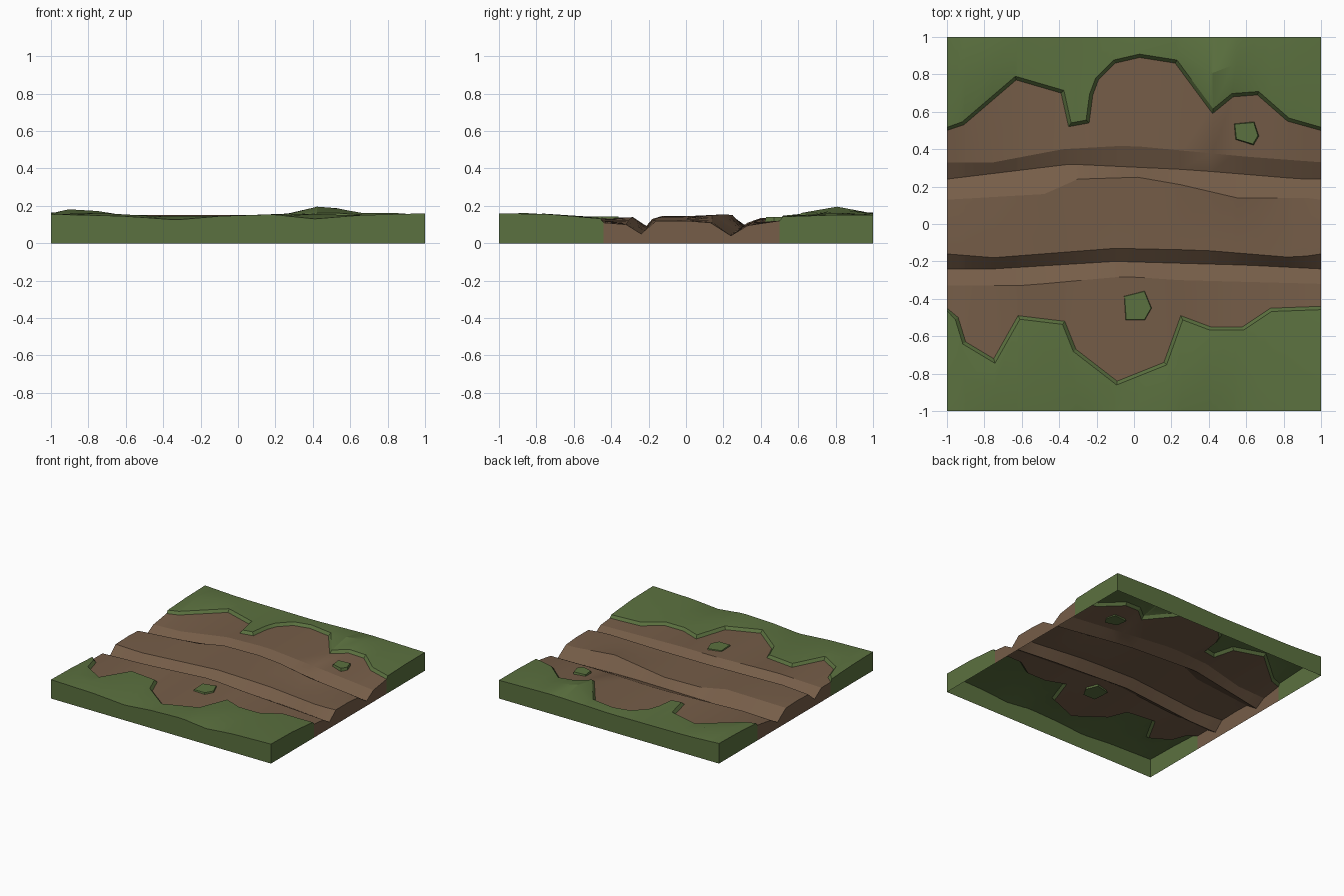
import bpy, bmesh, math
from mathutils import Vector

if "Cube" in bpy.data.objects:
    bpy.data.objects.remove(bpy.data.objects["Cube"])


def material(name, color):
    m = bpy.data.materials.new(name)
    m.diffuse_color = (*color, 1)
    m.use_nodes = True
    m.node_tree.nodes["Principled BSDF"].inputs["Base Color"].default_value = m.diffuse_color
    return m


GRASS = material("grass", (0.105, 0.165, 0.05))
DIRT = material("dirt", (0.18, 0.11, 0.065))

# Feature lines running along x, as (x, y, z) points
north_edge = [(-1, .50, .125), (-.91, .53, .125), (-.63, .77, .13), (-.39, .70, .125),
              (-.35, .52, .13), (-.24, .54, .13), (-.22, .69, .13), (-.19, .77, .13),
              (-.10, .86, .13), (.03, .89, .13), (.22, .86, .13), (.42, .59, .14),
              (.53, .68, .14), (.66, .69, .13), (.82, .55, .125), (1, .50, .12)]
south_edge = [(-1, -.45, .115), (-.94, -.5, .12), (-.90, -.63, .125), (-.75, -.72, .125),
              (-.62, -.49, .12), (-.37, -.52, .12), (-.31, -.67, .12), (-.09, -.84, .125),
              (.16, -.74, .125), (.25, -.49, .12), (.41, -.55, .12), (.58, -.55, .12),
              (.73, -.45, .115), (1, -.44, .11)]
south_bank = [(-1, -.33, .115), (-.6, -.33, .13), (-.05, -.28, .14), (.24, -.3, .13), (1, -.32, .10)]
south_rut = [(-1, -.24, .055), (-.75, -.24, .06), (-.1, -.2, .085), (.6, -.22, .065), (1, -.24, .05)]
south_crest = [(-1, -.16, .125), (-.75, -.18, .13), (-.1, -.13, .145), (.37, -.14, .14),
               (.86, -.18, .125), (1, -.16, .12)]
crown = [(-1, .0, .13), (-.4, .02, .145), (.2, .0, .145), (1, .0, .12)]
ridge = [(-1, .13, .125), (-.48, .16, .15), (-.3, .24, .15), (.02, .25, .15),
         (.25, .21, .155), (.55, .14, .15), (.92, .14, .115), (1, .13, .11)]
north_rut = [(-1, .24, .05), (-.34, .32, .095), (.3, .29, .085), (.9, .24, .045), (1, .24, .04)]
north_bank = [(-1, .33, .10), (-.75, .33, .11), (-.38, .4, .135), (-.03, .42, .135),
              (.6, .36, .115), (1, .33, .095)]
# Grass heights at the middle and outer border: y is replaced later
north_mid = [(-1, 0, .16), (-.86, 0, .19), (-.62, 0, .152), (-.3, 0, .15), (.1, 0, .15),
             (.3, 0, .158), (.45, 0, .205), (.65, 0, .162), (.82, 0, .163), (1, 0, .15)]
south_mid = [(-1, 0, .15), (-.8, 0, .165), (-.45, 0, .145), (-.1, 0, .145), (.3, 0, .16),
             (.6, 0, .15), (1, 0, .155)]
back = [(-1, 1, .165), (-.7, 1, .15), (0, 1, .145), (.5, 1, .16), (1, 1, .15)]
front = [(-1, -1, .155), (-.6, -1, .145), (-.33, -1, .125), (-.1, -1, .145), (.2, -1, .155),
         (.37, -1, .127), (.65, -1, .15), (1, -1, .16)]

XS = sorted({p[0] for p in north_edge + south_edge + ridge})


def sample(line, x, out=None):
    """Point on a feature line at x (or on a parallel line out)."""
    out = out or line
    for i in range(len(line) - 1):
        a, b = line[i][0], line[i + 1][0]
        if x <= b + 1e-6:
            return Vector(out[i]).lerp(Vector(out[i + 1]), (x - a) / (b - a))


def lip(line, side, width=.018, rise=.022):
    """Mitred offset of an edge, lifted to the grass height."""
    out = []
    for i, p in enumerate(line):
        a, b = Vector(line[max(i - 1, 0)][:2]), Vector(line[min(i + 1, len(line) - 1)][:2])
        q = Vector(p[:2])
        ns = [Vector((-(v - u).y, (v - u).x)).normalized() for u, v in ((a, q), (q, b)) if (v - u).length > 0]
        n = sum(ns, Vector((0, 0))).normalized()
        q += n * side * width / max(n.dot(ns[0]), .6)
        x = p[0] if abs(p[0]) == 1 else q.x
        out.append((x, q.y, p[2] + rise))
    return out


def rows_of(*lines):
    return [[sample(l, x) for x in XS] for l in lines]


def sheet(name, rows, mat, front_wall=False, back_wall=False):
    """Skin rows of points and drop walls to the ground."""
    bm = bmesh.new()
    grid = [[bm.verts.new(p) for p in r] for r in rows]
    for lo, hi in zip(grid, grid[1:]):
        for i in range(len(XS) - 1):
            bm.faces.new((lo[i], lo[i + 1], hi[i + 1], hi[i]))
    runs = [[r[-1] for r in grid], [r[0] for r in reversed(grid)]]
    if front_wall:
        runs.append(grid[0])
    if back_wall:
        runs.append(grid[-1][::-1])
    for run in runs:
        base = [bm.verts.new((v.co.x, v.co.y, 0)) for v in run]
        for i in range(len(run) - 1):
            bm.faces.new((base[i], base[i + 1], run[i + 1], run[i]))
    finish(name, bm, mat)


def finish(name, bm, mat):
    me = bpy.data.meshes.new(name)
    bm.to_mesh(me)
    bm.free()
    me.materials.append(mat)
    ob = bpy.data.objects.new(name, me)
    bpy.context.collection.objects.link(ob)
    bpy.ops.object.select_all(action='DESELECT')
    ob.select_set(True)
    bpy.context.view_layer.objects.active = ob
    bpy.ops.object.shade_smooth_by_angle(angle=math.radians(20))


def grass_rows(edge, side, mid, border):
    lifted = lip(edge, side)
    e = [sample(edge, x) for x in XS]
    top = [sample(edge, x, lifted) for x in XS]
    outer = [sample(border, x) for x in XS]
    middle = []
    for x, t, o in zip(XS, top, outer):
        m = t.lerp(o, .5)
        m.z = sample(mid, x).z
        middle.append(m)
    return [e, top, middle, outer]


# Rutted dirt track
sheet("dirt_track", rows_of(south_edge, south_bank, south_rut, south_crest, crown,
                            ridge, north_rut, north_bank, north_edge), DIRT)
# Grass verges with raised lips
sheet("north_grass", grass_rows(north_edge, 1, north_mid, back), GRASS, back_wall=True)
sheet("south_grass", grass_rows(south_edge, -1, south_mid, front)[::-1], GRASS, front_wall=True)


# Small grass patches poking through the dirt
def patch(name, outline, z):
    bm = bmesh.new()
    c = sum((Vector(p) for p in outline), Vector((0, 0))) / len(outline)
    low = [bm.verts.new((*p, z - .03)) for p in outline]
    high = [bm.verts.new((*(c + (Vector(p) - c) * .88), z)) for p in outline]
    bm.faces.new(high)
    bm.faces.new(low[::-1])
    n = len(outline)
    for i in range(n):
        bm.faces.new((low[i], low[(i + 1) % n], high[(i + 1) % n], high[i]))
    finish(name, bm, GRASS)


patch("north_patch", [(.54, .45), (.64, .42), (.67, .47), (.645, .55), (.53, .54)], .14)
patch("south_patch", [(-.05, -.52), (.06, -.52), (.10, -.45), (.06, -.35), (-.06, -.38)], .143)
